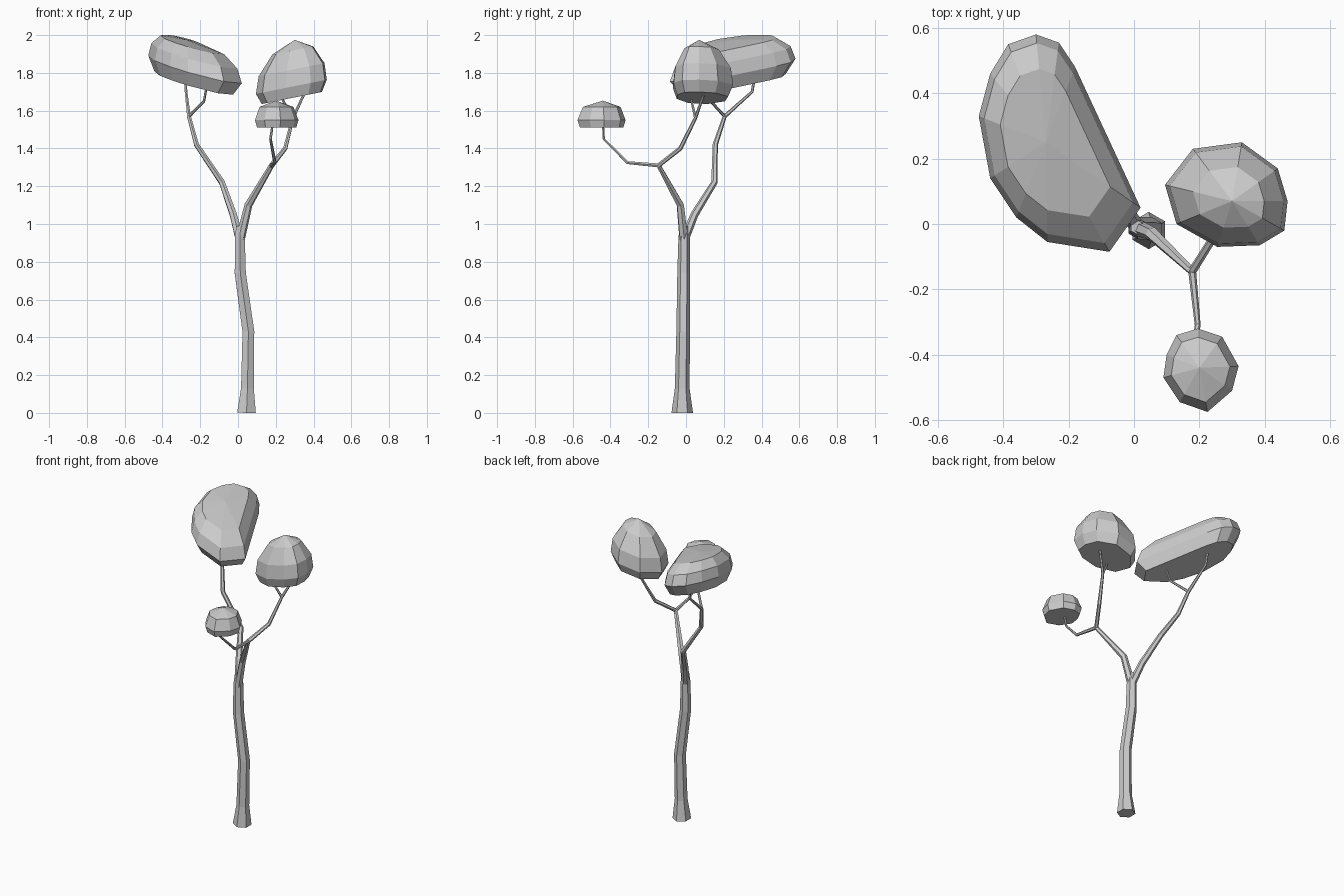
import bpy
import bmesh
from mathutils import Vector

cube = bpy.data.objects.get("Cube")
if cube:
    bpy.data.objects.remove(cube, do_unlink=True)

gray = bpy.data.materials.new("plain_gray")
gray.use_nodes = True
color = (0.6, 0.6, 0.6, 1.0)
gray.diffuse_color = color
gray.node_tree.nodes["Principled BSDF"].inputs["Base Color"].default_value = color


def limb(name, points):
    """Six-sided tapering tube through (x, y, z, radius) points."""
    curve = bpy.data.curves.new(name, "CURVE")
    curve.dimensions = "3D"
    curve.bevel_depth = 1.0
    curve.bevel_resolution = 1
    curve.use_fill_caps = True
    spline = curve.splines.new("POLY")
    spline.points.add(len(points) - 1)
    for target, (x, y, z, radius) in zip(spline.points, points):
        target.co = (x, y, z, 1)
        target.radius = radius
    obj = bpy.data.objects.new(name, curve)
    bpy.context.collection.objects.link(obj)
    bpy.ops.object.select_all(action="DESELECT")
    obj.select_set(True)
    bpy.context.view_layer.objects.active = obj
    bpy.ops.object.convert(target="MESH")
    mesh = bpy.context.object.data
    mesh.materials.clear()
    mesh.materials.append(gray)
    for face in mesh.polygons:
        face.use_smooth = False


def canopy(name, outline, plane, center, rings, peak):
    """Faceted hull of scaled outlines stacked on a tilted plane."""
    base, slope_x, slope_y = plane
    middle = Vector(center)
    bm = bmesh.new()

    def add(flat, lift):
        bm.verts.new((flat.x, flat.y, base + slope_x * flat.x + slope_y * flat.y + lift))

    for scale, lift in rings:
        for point in outline:
            add(middle.lerp(Vector(point), scale), lift)
    add(middle, peak)
    hull = bmesh.ops.convex_hull(bm, input=bm.verts)
    loose = [v for v in bm.verts if not v.link_faces]
    bmesh.ops.delete(bm, geom=loose, context="VERTS")
    bmesh.ops.recalc_face_normals(bm, faces=bm.faces)
    mesh = bpy.data.meshes.new(name)
    bm.to_mesh(mesh)
    bm.free()
    mesh.materials.append(gray)
    bpy.context.collection.objects.link(bpy.data.objects.new(name, mesh))


# Trunk and the two main boughs
limb("trunk", [(.045, -.02, 0, .057), (.05, -.02, .13, .039), (.055, -.015, .43, .036),
               (.012, -.012, .74, .034), (.01, -.01, .93, .03), (.01, -.01, .99, .022)])
limb("right_bough", [(.008, -.008, .92, .024), (-.025, .045, 1.05, .021), (-.085, .15, 1.22, .017),
                     (-.22, .155, 1.42, .014), (-.26, .205, 1.57, .011),
                     (-.275, .35, 1.7, .008), (-.28, .37, 1.82, .007)])
limb("left_bough", [(.012, -.012, .92, .025), (.055, -.03, 1.1, .021), (.178, -.145, 1.31, .014),
                    (.25, -.03, 1.4, .012), (.29, .05, 1.56, .009), (.37, .11, 1.73, .006)])

# Twigs
limb("right_twig", [(-.26, .205, 1.57, .009), (-.18, .13, 1.65, .007), (-.16, .1, 1.76, .006)])
limb("left_twig", [(.29, .05, 1.56, .008), (.23, .025, 1.67, .006), (.22, .015, 1.74, .006)])
limb("front_twig", [(.178, -.145, 1.31, .012), (.195, -.31, 1.325, .009),
                    (.172, -.435, 1.45, .007), (.185, -.44, 1.54, .006)])

# Foliage clumps
canopy("right_canopy",
       [(-.475, .33), (-.44, .46), (-.385, .55), (-.3, .58), (-.23, .555), (-.18, .48),
        (-.13, .34), (-.065, .21), (.02, .05), (-.075, -.085), (-.265, -.055), (-.36, .02), (-.44, .14)],
       (1.745, -.24, .1), (-.27, .25),
       [(.84, -.075), (1, 0), (.92, .07), (.68, .125)], .14)
canopy("left_canopy",
       [(.095, .12), (.18, .23), (.33, .25), (.44, .17), (.47, .07),
        (.46, -.02), (.385, -.065), (.255, -.07), (.13, 0)],
       (1.67, .2, 0), (.3, .07),
       [(.85, -.06), (1, 0), (.93, .09), (.58, .19)], .245)
canopy("front_canopy",
       [(.1, -.4), (.13, -.34), (.195, -.32), (.27, -.345), (.32, -.435),
        (.3, -.51), (.225, -.575), (.14, -.545), (.09, -.47)],
       (1.55, 0, 0), (.2, -.44),
       [(.9, -.04), (1, 0), (.78, .07)], .103)
